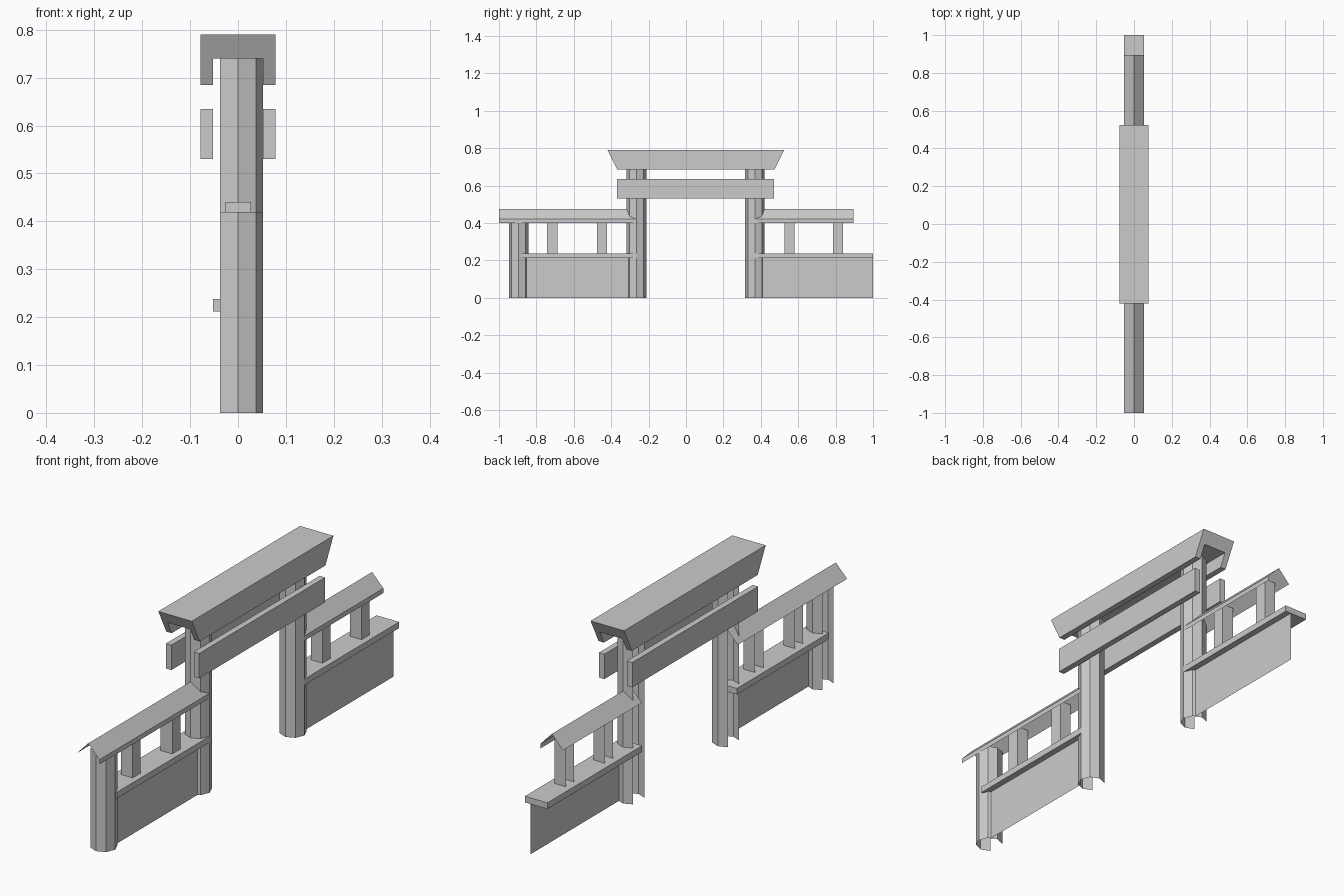
import bpy, bmesh, math

if "Cube" in bpy.data.objects:
    bpy.data.objects.remove(bpy.data.objects["Cube"])


def make(name, verts, faces):
    me = bpy.data.meshes.new(name)
    me.from_pydata(verts, [], faces)
    me.update()
    ob = bpy.data.objects.new(name, me)
    bpy.context.collection.objects.link(ob)
    return ob


def strip_z(name, pts, z0, z1):
    """Open vertical sheet along an xy path."""
    n = len(pts)
    verts = [(x, y, z) for z in (z0, z1) for x, y in pts]
    return make(name, verts, [(i, i + 1, n + i + 1, n + i) for i in range(n - 1)])


def strip_y(name, pts, y0, y1):
    """Open sheet along y with an xz profile."""
    n = len(pts)
    verts = [(x, y, z) for y in (y0, y1) for x, z in pts]
    return make(name, verts, [(i, n + i, n + i + 1, i + 1) for i in range(n - 1)])


def box(name, x0, x1, y0, y1, z0, z1):
    bm = bmesh.new()
    bmesh.ops.create_cube(bm, size=1)
    for v in bm.verts:
        v.co = (x1 if v.co.x > 0 else x0, y1 if v.co.y > 0 else y0, z1 if v.co.z > 0 else z0)
    ob = make(name, [], [])
    bm.to_mesh(ob.data)
    bm.free()
    return ob


# Octagonal posts, open at the back
R = 0.0525
for name, y, top in (("end_post", -0.895, 0.42), ("left_post", -0.265, 0.74), ("right_post", 0.368, 0.74)):
    path = [(R * math.cos(math.radians(a)), y + R * math.sin(math.radians(a)))
            for a in range(-135, 136, 45)]
    strip_z(name, path, 0, top)

# Fence bays: panel, ledge, open-backed balusters, thin pitched roof
bays = (
    ("left", (-0.86, -0.30), (-0.88, -0.265), (-0.715, -0.45), (-1.0, -0.27)),
    ("right", (0.405, 1.0), (0.368, 1.0), (0.553, 0.813), (0.37, 0.895)),
)
for side, panel, ledge, bars, roof in bays:
    strip_z(side + "_panel", [(0.026, panel[0]), (0.026, panel[1])], 0, 0.213)
    box(side + "_ledge", -0.0525, 0.0525, *ledge, 0.212, 0.238)
    for y in bars:
        h = 0.027
        strip_z(side + "_baluster", [(-h, y - h), (h, y - h), (h, y + h), (-h, y + h)], 0.238, 0.44)
    strip_y(side + "_fence_roof", [(-0.0525, 0.42), (0, 0.475), (0.0525, 0.42), (0.0525, 0.40)], *roof)

# Twin cross beams
for s in (-1, 1):
    xs = sorted((s * 0.0525, s * 0.078))
    box("cross_beam", *xs, -0.37, 0.47, 0.53, 0.635)

# Channel-shaped gate roof with slanted ends
prof = [(-0.078, 0.79), (-0.078, 0.685), (-0.0525, 0.685), (-0.0525, 0.74),
        (0.0525, 0.74), (0.0525, 0.685), (0.078, 0.685), (0.078, 0.79)]
n = len(prof)
verts = [(x, 0.0525 + s * (0.42 + 0.0525 * (z - 0.685) / 0.105), z) for s in (-1, 1) for x, z in prof]
faces = [(i, (i + 1) % n, n + (i + 1) % n, n + i) for i in range(n)]
faces += [tuple(range(n))[::-1], tuple(range(n, 2 * n))]
make("gate_roof", verts, faces)
